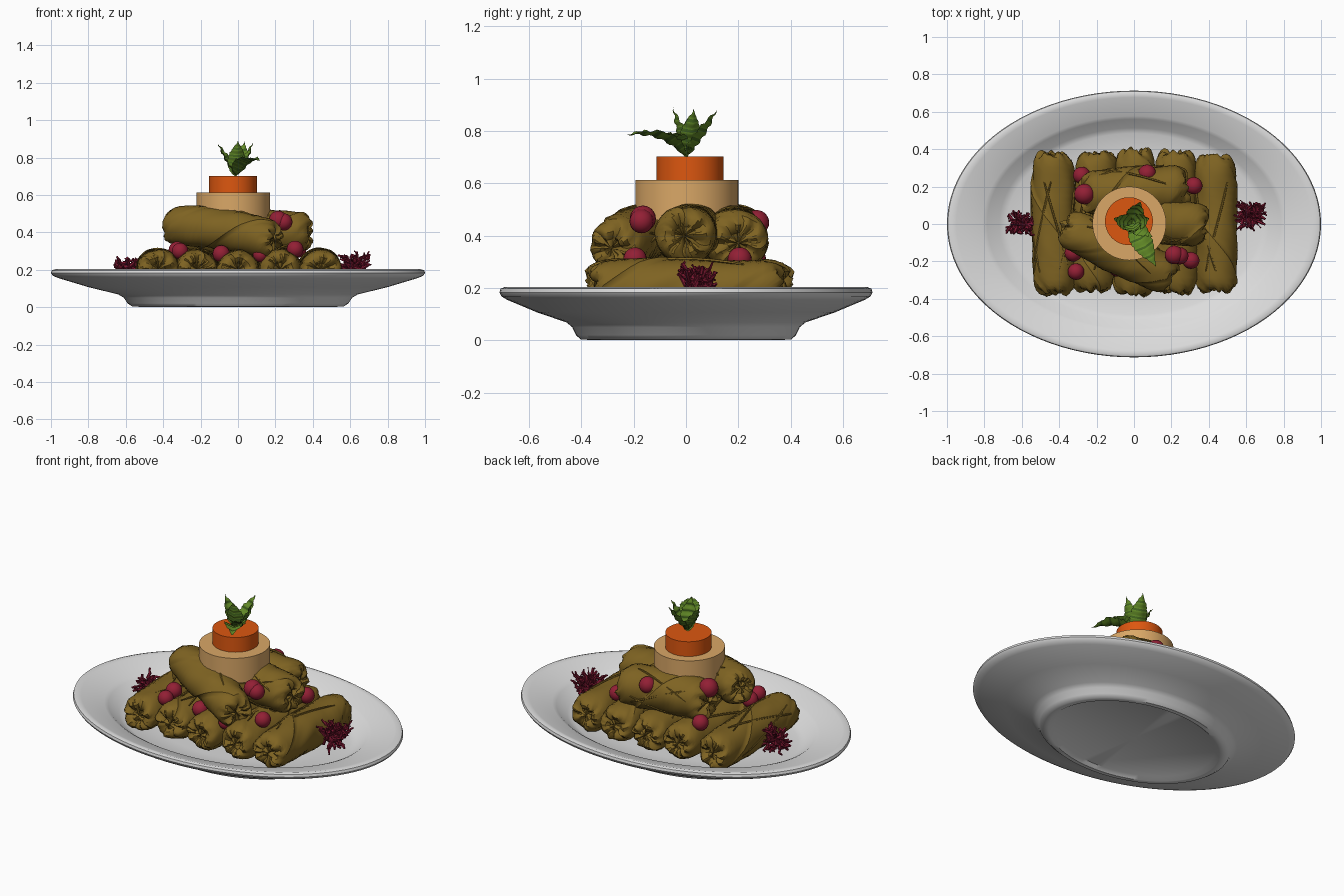
import bpy, bmesh, math, random
from mathutils import Vector, noise

if "Cube" in bpy.data.objects:
    bpy.data.objects.remove(bpy.data.objects["Cube"])

random.seed(4)


def material(name, rgb):
    m = bpy.data.materials.new(name)
    m.diffuse_color = (*rgb, 1)
    m.use_nodes = True
    m.node_tree.nodes["Principled BSDF"].inputs["Base Color"].default_value = m.diffuse_color
    return m


WHITE = material("white porcelain", (0.72, 0.72, 0.72))
OLIVE = material("olive leaf", (0.21, 0.125, 0.016))
CREAM = material("cream root", (0.70, 0.39, 0.135))
ORANGE = material("orange carrot", (0.72, 0.095, 0.005))
BERRY = material("berry red", (0.29, 0.014, 0.035))
BEET = material("dark beet red", (0.20, 0.009, 0.03))
GREEN = material("mint green", (0.12, 0.25, 0.02))
DARK = material("dark mint green", (0.05, 0.12, 0.012))


def finish(name, bm, mats, angle=40):
    me = bpy.data.meshes.new(name)
    bm.to_mesh(me)
    bm.free()
    ob = bpy.data.objects.new(name, me)
    bpy.context.collection.objects.link(ob)
    for m in mats:
        me.materials.append(m)
    if angle:
        bpy.ops.object.select_all(action='DESELECT')
        ob.select_set(True)
        bpy.context.view_layer.objects.active = ob
        bpy.ops.object.shade_smooth_by_angle(angle=math.radians(angle))
    return ob


def skin(bm, rings, mat=0):
    """Join closed rings of points with quads and close both ends."""
    vs = [[bm.verts.new(p) for p in r] for r in rings]
    n = len(vs[0])
    for a, b in zip(vs, vs[1:]):
        for j in range(n):
            bm.faces.new((a[j], a[(j + 1) % n], b[(j + 1) % n], b[j])).material_index = mat
    bm.faces.new(vs[0][::-1])
    bm.faces.new(vs[-1])
    bmesh.ops.recalc_face_normals(bm, faces=bm.faces[:])


def lathe(name, profile, mat, centre=(0, 0), ysc=1.0, n=64, angle=40):
    bm = bmesh.new()
    skin(bm, [[(centre[0] + r * math.cos(2 * math.pi * j / n),
                centre[1] + ysc * r * math.sin(2 * math.pi * j / n), z)
               for j in range(n)] for r, z in profile])
    return finish(name, bm, [mat], angle)


# Oval plate with a recessed foot, sloping rim and shallow well
lathe("oval_plate", [(0.02, 0.02), (0.50, 0.02), (0.53, 0.002), (0.565, 0.003),
                     (0.59, 0.02), (0.61, 0.05), (0.64, 0.068), (0.80, 0.107),
                     (0.96, 0.155), (0.99, 0.168), (1.0, 0.182), (0.995, 0.197),
                     (0.975, 0.203), (0.95, 0.198), (0.81, 0.168), (0.785, 0.157),
                     (0.72, 0.108), (0.68, 0.095), (0.5, 0.088), (0.02, 0.086)],
      WHITE, ysc=0.713, n=96)


def leaf_roll(name, p0, p1, r, seed, bow=0.0, twist=2.4, flat=0.96):
    """Stuffed leaf: a tube with a spiral overlap, wrinkles and tucked ends."""
    p0, p1 = Vector(p0), Vector(p1)
    ax = (p1 - p0).normalized()
    side = ax.cross(Vector((0, 0, 1))).normalized()
    up = side.cross(ax)
    half = (p1 - p0).length / 2
    mid = (p0 + p1) / 2
    n, rings = 44, []
    # (position along the axis, radius fraction), with dimpled ends
    body = [(t / 10, 1 - 0.07 * (t / 10) ** 2) for t in range(-8, 9)]
    end = [(0.88, 0.91), (0.94, 0.83), (0.98, 0.72), (1.0, 0.58), (0.985, 0.4),
           (0.95, 0.3), (0.96, 0.15), (0.95, 0.03)]
    prof = [(-t, f) for t, f in end[::-1]] + body + end
    for t, f in prof:
        ring = []
        for j in range(n):
            a = 2 * math.pi * j / n + twist * t + seed * 1.7
            k = 1 + 0.09 * (0.5 - j / n) + 0.05 * max(0, 1 - ((j - 20) % n) / 9)
            edge = max(0, abs(t) - 0.8) / 0.2
            d = Vector((math.cos(a), math.sin(a), t * 2.2)) * 1.6 + Vector((seed * 5.3, 0, 0))
            k += 0.07 * noise.noise(d) + 0.08 * edge * noise.noise(d * 2.3)
            c = side * math.cos(a) + up * math.sin(a) * flat
            along = t * half + edge * 0.035 * noise.noise(d * 1.8)
            ring.append(mid + ax * along + c * (r * f * k) + Vector((0, 0, bow * (1 - t * t))))
        rings.append(ring)
    bm = bmesh.new()
    skin(bm, rings)
    # thin raised leaf veins crossing the wrap
    for v in range(4):
        a0 = 0.5 + v * 0.75 + 0.2 * seed
        pts = []
        for s in range(9):
            t = -0.7 + 1.3 * s / 8
            a = a0 + 0.9 * t * (1 if v % 2 else -1)
            rr = r * (1.01 - 0.07 * t * t)
            pts.append(mid + ax * t * half + (side * math.cos(a) + up * math.sin(a) * flat) * rr
                       + Vector((0, 0, bow * (1 - t * t))))
        tube(bm, pts, 0.006)
    return finish(name, bm, [OLIVE], 35)


def tube(bm, pts, r, n=5, mat=0):
    rings = []
    for i, p in enumerate(pts):
        d = (pts[min(i + 1, len(pts) - 1)] - pts[max(i - 1, 0)]).normalized()
        u = d.orthogonal().normalized()
        w = d.cross(u)
        k = r * (0.6 if i in (0, len(pts) - 1) else 1)
        rings.append([p + (u * math.cos(2 * math.pi * j / n) + w * math.sin(2 * math.pi * j / n)) * k
                      for j in range(n)])
    skin(bm, rings, mat)


# Lower row of five rolls, running front to back
for i, (x0, x1, ya, yb) in enumerate([(-0.425, -0.435, -0.37, 0.375), (-0.22, -0.2, -0.355, 0.38),
                                      (0.0, 0.01, -0.375, 0.39), (0.225, 0.225, -0.36, 0.38),
                                      (0.445, 0.43, -0.36, 0.365)]):
    leaf_roll(f"lower_roll_{i + 1}", (x0, ya, 0.2), (x1, yb, 0.2), 0.116, i + 1)

# Upper rolls stacked crosswise
leaf_roll("upper_roll_front", (-0.37, -0.01, 0.44), (0.20, -0.29, 0.35), 0.115, 7, 0.02)
leaf_roll("upper_roll_right", (0.38, -0.01, 0.40), (-0.15, 0.05, 0.41), 0.12, 8, 0.0)
leaf_roll("upper_roll_back", (-0.27, 0.16, 0.39), (0.28, 0.2, 0.37), 0.125, 9, 0.02)

# Root vegetable slices on top
lathe("cream_slice", [(0.01, 0.46), (0.197, 0.46), (0.197, 0.612), (0.01, 0.612)],
      CREAM, (-0.025, 0.003), angle=30)
lathe("carrot_slice", [(0.01, 0.60), (0.128, 0.60), (0.128, 0.702), (0.01, 0.702)],
      ORANGE, (-0.027, 0.015), angle=30)


# Mint sprig
def mint_leaf(name, tip, width, bend):
    base, tip = Vector((-0.012, 0.0, 0.70)), Vector(tip)
    d = tip - base
    out = Vector((d.x, d.y, 0)).normalized()
    side = d.cross(out).normalized() if d.cross(out).length > 1e-4 else Vector((1, 0, 0))
    nor = side.cross(d).normalized()
    if nor.z < 0:
        nor = -nor
    bm, rows, m = bmesh.new(), [], 20
    for i in range(m + 1):
        t = i / m
        w = width * (0.08 + math.sin(math.pi * t ** 0.85) ** 0.8) * (1 + 0.12 * (i % 2)) * (1 - t ** 6)
        c = base + d * t + nor * bend * math.sin(math.pi * t)
        rows.append([bm.verts.new(c + side * w * s + nor * (abs(s) * w * 0.45 + (0.004 if i % 4 < 2 else -0.002)))
                     for s in (-1, -0.5, 0, 0.5, 1)])
    for i, (a, b) in enumerate(zip(rows, rows[1:])):
        for j in range(4):
            f = bm.faces.new((a[j], a[j + 1], b[j + 1], b[j]))
            f.material_index = 1 if i % 4 == 3 else 0
    finish(name, bm, [GREEN, DARK], 60)


for i, (tip, w, b) in enumerate([((0.12, -0.23, 0.785), 0.05, 0.03), ((0.0, -0.05, 0.89), 0.042, -0.01),
                                 ((0.035, 0.12, 0.885), 0.042, -0.015), ((-0.11, 0.03, 0.88), 0.036, -0.01),
                                 ((0.08, 0.03, 0.885), 0.036, -0.02), ((0.10, -0.07, 0.79), 0.035, 0.02)]):
    mint_leaf(f"mint_leaf_{i + 1}", tip, w, b)

# Berries
for i, (x, y, z, r) in enumerate([(-0.28, 0.26, 0.31, 0.046), (-0.265, 0.16, 0.48, 0.055),
                                  (0.07, 0.27, 0.45, 0.048), (0.32, 0.205, 0.31, 0.046),
                                  (-0.325, -0.155, 0.305, 0.046), (-0.31, -0.255, 0.3, 0.044),
                                  (-0.09, -0.235, 0.285, 0.046), (0.215, -0.165, 0.465, 0.05),
                                  (0.245, -0.17, 0.455, 0.046), (0.305, -0.195, 0.31, 0.045),
                                  (0.12, -0.29, 0.28, 0.04)]):
    bm = bmesh.new()
    bmesh.ops.create_uvsphere(bm, u_segments=20, v_segments=12, radius=r)
    bmesh.ops.translate(bm, verts=bm.verts, vec=(x, y, z))
    finish(f"berry_{i + 1}", bm, [BERRY], 60)


# Frilly shredded garnish at each end of the plate
def garnish(name, centre, size, count):
    bm = bmesh.new()
    c = Vector(centre)
    for _ in range(count):
        p = c + Vector([random.uniform(-0.4, 0.4) * s for s in size])
        goal = c + Vector((random.uniform(-1, 1) * size[0], random.uniform(-1, 1) * size[1],
                           random.uniform(-0.7, 1) * size[2]))
        pts = [p.lerp(goal, k / 5) + Vector([random.uniform(-0.01, 0.01) for _ in range(3)])
               for k in range(6)]
        tube(bm, pts, random.uniform(0.006, 0.011), 5)
    finish(name, bm, [BEET], 50)


garnish("left_garnish", (-0.605, 0.005, 0.185), (0.08, 0.065, 0.085), 60)
garnish("right_garnish", (0.625, 0.045, 0.2), (0.085, 0.075, 0.1), 85)
